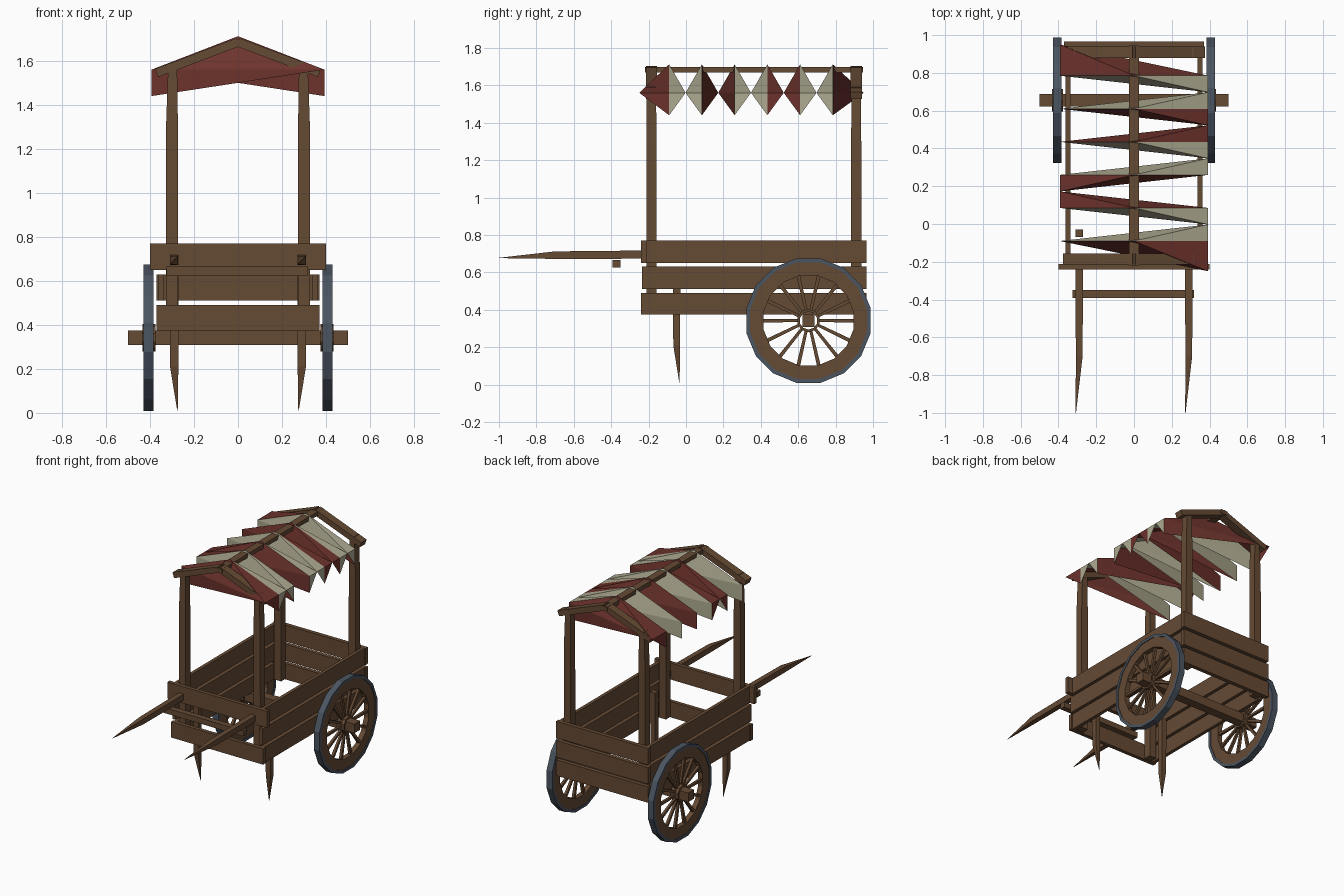
import bpy, bmesh, math
from mathutils import Vector

if "Cube" in bpy.data.objects:
    bpy.data.objects.remove(bpy.data.objects["Cube"])

def material(name, rgb):
    m = bpy.data.materials.new(name)
    m.diffuse_color = (*rgb, 1)
    m.use_nodes = True
    m.node_tree.nodes["Principled BSDF"].inputs["Base Color"].default_value = m.diffuse_color
    return m

WOOD = material("wood", (0.13, 0.068, 0.034))
RED = material("red_cloth", (0.15, 0.032, 0.025))
CREAM = material("cream_cloth", (0.42, 0.40, 0.28))
IRON = material("iron", (0.07, 0.09, 0.12))

def make(name, verts, faces, mat, fix=True):
    me = bpy.data.meshes.new(name)
    me.from_pydata(verts, [], faces)
    if fix:
        bm = bmesh.new()
        bm.from_mesh(me)
        bmesh.ops.recalc_face_normals(bm, faces=bm.faces)
        bm.to_mesh(me)
        bm.free()
    me.materials.append(mat)
    ob = bpy.data.objects.new(name, me)
    bpy.context.collection.objects.link(ob)
    return ob

def box(name, x, y, z, mat=WOOD):
    v = [(a, b, c) for a in x for b in y for c in z]
    f = [(0, 1, 3, 2), (4, 6, 7, 5), (0, 4, 5, 1), (2, 3, 7, 6), (0, 2, 6, 4), (1, 5, 7, 3)]
    return make(name, v, f, mat)

def beam(name, sections, u, w, mat=WOOD):
    """Square timber lofted through (centre, half width, half height) sections."""
    u, w = Vector(u), Vector(w)
    v = []
    for c, a, b in sections:
        v += [Vector(c) + u * i * a + w * j * b for i, j in ((-1, -1), (1, -1), (1, 1), (-1, 1))]
    n = len(sections)
    f = [(3, 2, 1, 0), tuple(range(4 * n - 4, 4 * n))]
    for k in range(n - 1):
        f += [(4*k + i, 4*k + (i+1) % 4, 4*k + 4 + (i+1) % 4, 4*k + 4 + i) for i in range(4)]
    return make(name, v, f, mat)

def ring(name, x, cy, cz, r0, r1, n, mat):
    """Flat-sided ring around the x axis."""
    v = []
    for k in range(n):
        a = 2 * math.pi * (k + 0.5) / n
        for r, xx in ((r1, x[0]), (r1, x[1]), (r0, x[1]), (r0, x[0])):
            v.append((xx, cy + r * math.cos(a), cz + r * math.sin(a)))
    f = []
    for k in range(n):
        p, q = 4 * k, 4 * ((k + 1) % n)
        f += [(p + i, p + (i+1) % 4, q + (i+1) % 4, q + i) for i in range(4)]
    return make(name, v, f, mat)

X, Y, Z = (1, 0, 0), (0, 1, 0), (0, 0, 1)

# Body planks: open crate without a floor
levels = (("lower", 0.375, 0.49), ("middle", 0.51, 0.63), ("upper", 0.65, 0.77))
for label, z0, z1 in levels:
    y_end = {"lower": 0.90, "middle": 0.965, "upper": 0.94}[label]
    for s in (-1, 1):
        box(f"{label}_side_plank", (s * 0.337, s * 0.362), (-0.235, y_end), (z0, z1))
    box(f"{label}_back_plank", (-0.37, 0.37), (0.935, 0.965), (z0, z1))
    if label != "middle":
        hw = 0.40 if label == "upper" else 0.37
        box(f"{label}_front_plank", (-hw, hw), (-0.24, -0.212), (z0, z1))

# Canopy posts, gable rafters and ridge pole
for y in (-0.185, 0.91):
    for s in (-1, 1):
        beam("canopy_post", [((s * 0.30, y, 0.38), 0.028, 0.027), ((s * 0.30, y, 1.3), 0.027, 0.027),
                             ((s * 0.297, y, 1.59), 0.02, 0.025)], X, Y)
        d = Vector((s * 0.36, 0, -0.13)).normalized()
        nrm = Vector((d.z, 0, -d.x))
        beam("gable_rafter", [((0, y, 1.685), 0.02, 0.03), ((s * 0.37, y, 1.545), 0.02, 0.03)], nrm, Y)
box("ridge_pole", (-0.027, 0.027), (-0.22, 0.945), (1.668, 1.697))

# Pleated striped canopy: each half pleat fans from a gable outline to one eave corner
pleats = [-0.09, 0.085, 0.26, 0.435, 0.61, 0.785]
sides = [1, 1, 1, -1, -1, 1, 1, 1, 1, 1, 1, -1]
for i, yc in enumerate(pleats):
    for k in (0, 1):
        ye = yc + (0.0875 if k else -0.0875)
        if i == 0 and k == 0:
            ye = -0.25
        if i == 5 and k == 1:
            ye = 0.95
        outline = [(-0.393, yc, 1.44), (-0.393, yc, 1.56), (0, yc, 1.712), (0.393, yc, 1.56), (0.393, yc, 1.44)]
        apex = (sides[2 * i + k] * 0.393, ye, 1.56)
        faces = [(a, a + 1, 5) if k == 0 else (a + 1, a, 5) for a in range(4)]
        make("canopy_stripe", outline + [apex], faces, RED if (i + k) % 2 == 0 else CREAM, fix=False)

# Pull handles with crossbar, and pointed prop legs
for s in (-1, 1):
    tip = -0.308 if s < 0 else 0.272
    beam("pull_handle", [((s * 0.29, -0.20, 0.695), 0.02, 0.022), ((s * 0.29, -0.70, 0.692), 0.018, 0.02),
                         ((tip, -1.0, 0.677), 0.001, 0.001)], X, Z)
    beam("prop_leg", [((s * 0.29, -0.05, 0.62), 0.02, 0.02), ((s * 0.29, -0.05, 0.21), 0.019, 0.018),
                      ((s * 0.275, -0.035, 0.01), 0.001, 0.001)], X, Y)
box("handle_crossbar", (-0.325, 0.318), (-0.392, -0.35), (0.625, 0.665))

# Axle and wheels
CY, CZ = 0.655, 0.342
box("axle", (-0.5, 0.5), (CY - 0.033, CY + 0.033), (CZ - 0.033, CZ + 0.033))
for s in (-1, 1):
    x = (s * 0.384, s * 0.43)
    ring("iron_tyre", x, CY, CZ, 0.318, 0.339, 16, IRON)
    ring("wheel_rim", (s * 0.388, s * 0.425), CY, CZ, 0.245, 0.32, 16, WOOD)
    ring("wheel_hub", (s * 0.375, s * 0.435), CY, CZ, 0.048, 0.062, 10, WOOD)
    for k in range(14):
        a = 2 * math.pi * k / 14
        d = Vector((0, math.cos(a), math.sin(a)))
        t = (0, -math.sin(a), math.cos(a))
        c = Vector((s * 0.407, CY, CZ))
        beam("wheel_spoke", [(c + d * 0.055, 0.008, 0.008), (c + d * 0.26, 0.01, 0.01)], X, t)
